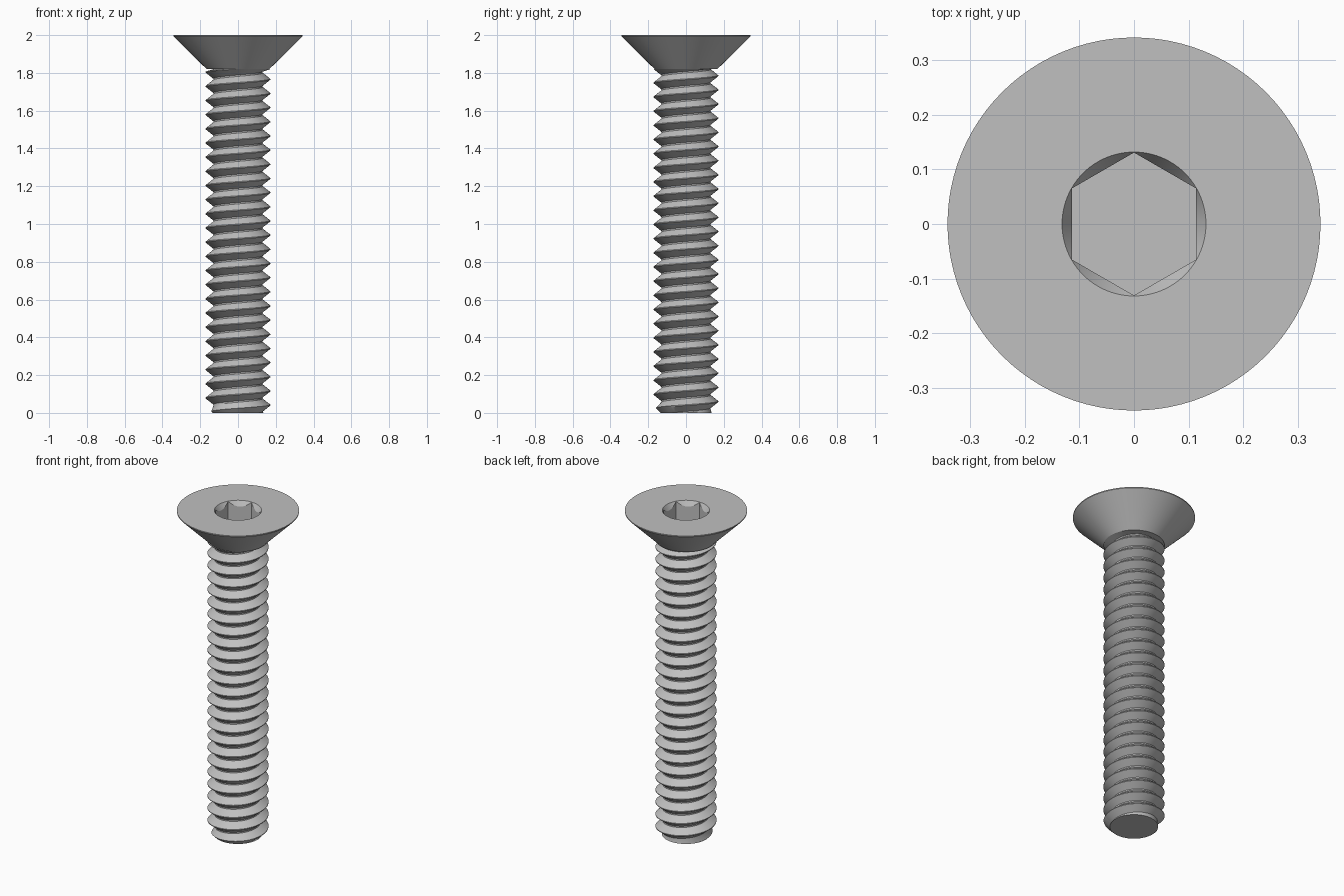
import bpy, bmesh, math

if "Cube" in bpy.data.objects:
    bpy.data.objects.remove(bpy.data.objects["Cube"], do_unlink=True)

HEAD_BASE = 1.82      # underside of the head
CREST, ROOT = 0.171, 0.131
PITCH = 0.075
STEPS = 72            # segments per turn

steel = bpy.data.materials.new("grey steel")
steel.use_nodes = True
steel.diffuse_color = (0.53, 0.53, 0.53, 1)
steel.node_tree.nodes["Principled BSDF"].inputs["Base Color"].default_value = (0.53, 0.53, 0.53, 1)


def finish(bm, name):
    bmesh.ops.remove_doubles(bm, verts=bm.verts, dist=0.00001)
    bmesh.ops.recalc_face_normals(bm, faces=bm.faces)
    mesh = bpy.data.meshes.new(name)
    bm.to_mesh(mesh)
    bm.free()
    mesh.materials.append(steel)
    obj = bpy.data.objects.new(name, mesh)
    bpy.context.collection.objects.link(obj)
    return obj


def smooth(obj):
    obj.data.shade_smooth()
    obj.data.set_sharp_from_angle(angle=math.radians(30))


def revolve(name, profile, sides, turn=0.0):
    """Closed solid from (radius, height) rings."""
    bm = bmesh.new()
    rings = []
    for r, z in profile:
        angles = [turn + math.tau * i / sides for i in range(sides)]
        rings.append([bm.verts.new((r * math.cos(a), r * math.sin(a), z)) for a in angles])
    for low, high in zip(rings, rings[1:]):
        for i in range(sides):
            j = (i + 1) % sides
            bm.faces.new((low[i], low[j], high[j], high[i]))
    bm.faces.new(rings[0])
    bm.faces.new(rings[-1])
    return finish(bm, name)


def cut(target, cutter):
    mod = target.modifiers.new("cut", 'BOOLEAN')
    mod.operation = 'DIFFERENCE'
    mod.solver = 'EXACT'
    mod.object = cutter
    bpy.context.view_layer.objects.active = target
    bpy.ops.object.modifier_apply(modifier=mod.name)
    bpy.data.objects.remove(cutter, do_unlink=True)


# Countersunk head with a chamfered hexagonal socket
head = revolve("countersunk_head",
               [(0.166, HEAD_BASE), (0.342, 1.994), (0.342, 2.0)], 96)
cut(head, revolve("socket_cutter", [(0.131, 1.86), (0.131, 2.1)], 6, math.pi / 2))
cut(head, revolve("chamfer_cutter", [(0.102, 1.95), (0.144, 2.02)], 96))
smooth(head)

# Threaded shank: helical rows alternating between root and crest
bm = bmesh.new()
rows = []
row_profile = [(ROOT, 0.0), (ROOT, 0.1), (CREST, 0.52), (CREST, 0.58)]
turns = math.ceil(HEAD_BASE / PITCH) + 1
for k in range(-1, turns):
    for radius, part in row_profile:
        row = []
        for i in range(STEPS + 1):
            z = (k + part + i / STEPS) * PITCH
            z = min(max(z, 0.0), HEAD_BASE)
            r = min(radius, 0.135 + z)      # chamfered tip
            if z == 0.0:
                r = 0.135
            a = math.tau * i / STEPS
            row.append(bm.verts.new((r * math.cos(a), r * math.sin(a), z)))
        rows.append(row)
for low, high in zip(rows, rows[1:]):
    for i in range(STEPS):
        bm.faces.new((low[i], low[i + 1], high[i + 1], high[i]))
bmesh.ops.remove_doubles(bm, verts=bm.verts, dist=0.00001)
bmesh.ops.dissolve_degenerate(bm, dist=0.00001, edges=bm.edges)

# Flat tip
tip = sorted((v for v in bm.verts if v.co.z < 0.00001),
             key=lambda v: math.atan2(v.co.y, v.co.x))
bm.faces.new(tip)
smooth(finish(bm, "threaded_shank"))
